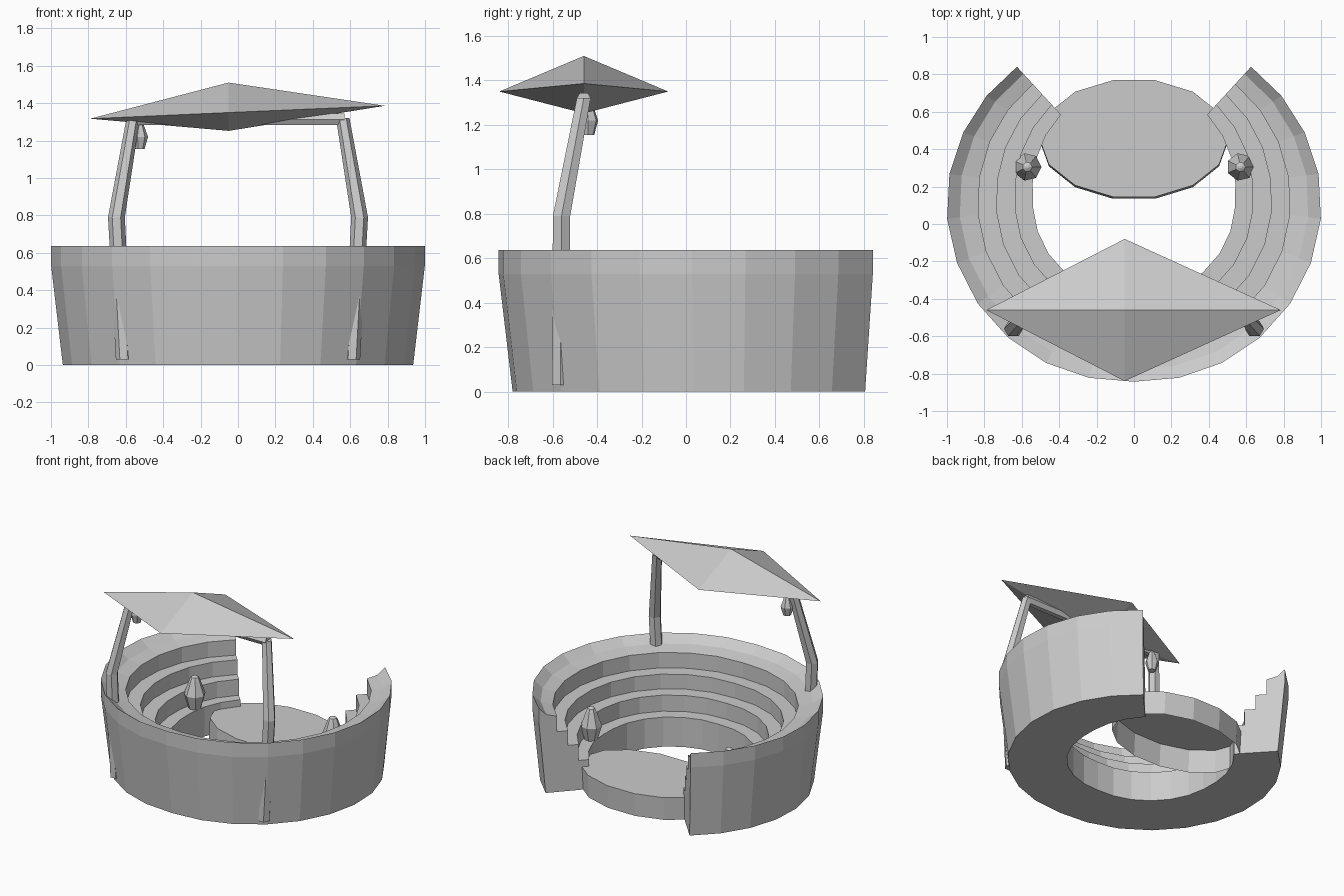
import bpy, bmesh
from math import sin, cos, pi, radians
from mathutils import Vector

old = bpy.data.objects.get("Cube")
if old:
    bpy.data.objects.remove(old, do_unlink=True)

stone = bpy.data.materials.new("plain_grey")
stone.use_nodes = True
GREY = (0.6, 0.6, 0.6, 1)
stone.diffuse_color = GREY
stone.node_tree.nodes["Principled BSDF"].inputs["Base Color"].default_value = GREY


def finish(name, bm):
    mesh = bpy.data.meshes.new(name)
    bm.to_mesh(mesh)
    bm.free()
    mesh.materials.append(stone)
    obj = bpy.data.objects.new(name, mesh)
    bpy.context.collection.objects.link(obj)
    return obj


def skin(name, sections, open_start=False):
    """Join equal-sized cross-sections into a solid, optionally open at the start."""
    bm = bmesh.new()
    rows = [[bm.verts.new(p) for p in s] for s in sections]
    n = len(rows[0])
    for a, b in zip(rows, rows[1:]):
        for i in range(n):
            j = (i + 1) % n
            bm.faces.new((a[i], a[j], b[j], b[i]))
    start = bm.faces.new(rows[0][::-1])
    bm.faces.new(rows[-1])
    bmesh.ops.recalc_face_normals(bm, faces=bm.faces)
    if open_start:
        bmesh.ops.delete(bm, geom=[start], context="FACES_ONLY")
    return finish(name, bm)


def circle(center, radius, sides, axis="Z"):
    c, pts = Vector(center), []
    for i in range(sides):
        u = radius * cos(2 * pi * i / sides)
        v = radius * sin(2 * pi * i / sides)
        pts.append(c + Vector((u, v, 0) if axis == "Z" else (0, u, v)))
    return pts


# Open ring of stepped seating: (radius, height) profile swept round an arc
PROFILE = [(0.94, 0), (1.003, 0.53), (1.003, 0.636), (0.935, 0.585), (0.835, 0.565),
           (0.835, 0.45), (0.735, 0.45), (0.735, 0.34), (0.635, 0.34),
           (0.635, 0.22), (0.54, 0.22), (0.54, 0)]
SEGMENTS, HALF_ARC = 20, 137.4


def ring_section(i):
    deg = -HALF_ARC + 2 * HALF_ARC * i / SEGMENTS
    a, d = radians(deg - 90), abs(deg)
    # the front corners bulge a little and the two open ends narrow
    t = max(0, (d - 90) / (HALF_ARC - 90))
    bulge = 0.018 * max(0, sin(radians(2 * d)))
    pts = []
    for r, z in PROFILE:
        r += bulge - 0.25 * (r - 0.69) * t
        pts.append((r * cos(a), 0.16 + r * sin(a), z))
    return pts


skin("stepped_seating", [ring_section(i) for i in range(SEGMENTS + 1)])

# Oval stage in the opening, hollow underneath
stage = []
for y, z in ((0.447, 0), (0.457, 0.17)):
    stage.append([(0.505 * sin(2 * pi * (i + 0.5) / 14),
                   y + 0.32 * cos(2 * pi * (i + 0.5) / 14), z) for i in range(14)])
skin("stage", stage, open_start=True)


def lantern(name, x, y, z, size, height):
    shape = [(0.6, 0), (1, 0.43), (0.5, 0.86), (0.35, 0.96), (0.1, 1)]
    skin(name, [circle((x, y, z + h * height), r * size, 7) for r, h in shape])


# Posts and standing lanterns on both sides
for side, s in (("left", 1), ("right", -1)):
    path = [((0.61, -0.565, 0.03), 0.043), ((0.65, -0.56, 0.79), 0.045),
            ((0.56, -0.46, 1.32), 0.036)]
    skin(side + "_post", [circle((s * p[0], p[1], p[2]), r, 6) for p, r in path])
    lantern(side + "_standing_lantern", s * 0.57, 0.305, 0.22, 0.075, 0.24)

# Crossbar and the lantern hung beside one post
skin("crossbar", [circle((x, -0.46, 1.314), 0.035, 6, "X") for x in (-0.57, 0.57)])
lantern("hanging_lantern", -0.527, -0.44, 1.155, 0.046, 0.15)

# Tilted canopy: four corners with a peak above and a shallow point below
bm = bmesh.new()
corners = [bm.verts.new(p) for p in ((-0.79, -0.46, 1.317), (-0.05, -0.84, 1.35),
                                     (0.785, -0.46, 1.386), (-0.05, -0.08, 1.35))]
for z in (1.51, 1.252):
    tip = bm.verts.new((-0.05, -0.46, z))
    for i in range(4):
        bm.faces.new((corners[i], corners[(i + 1) % 4], tip))
bmesh.ops.recalc_face_normals(bm, faces=bm.faces)
finish("canopy", bm)
